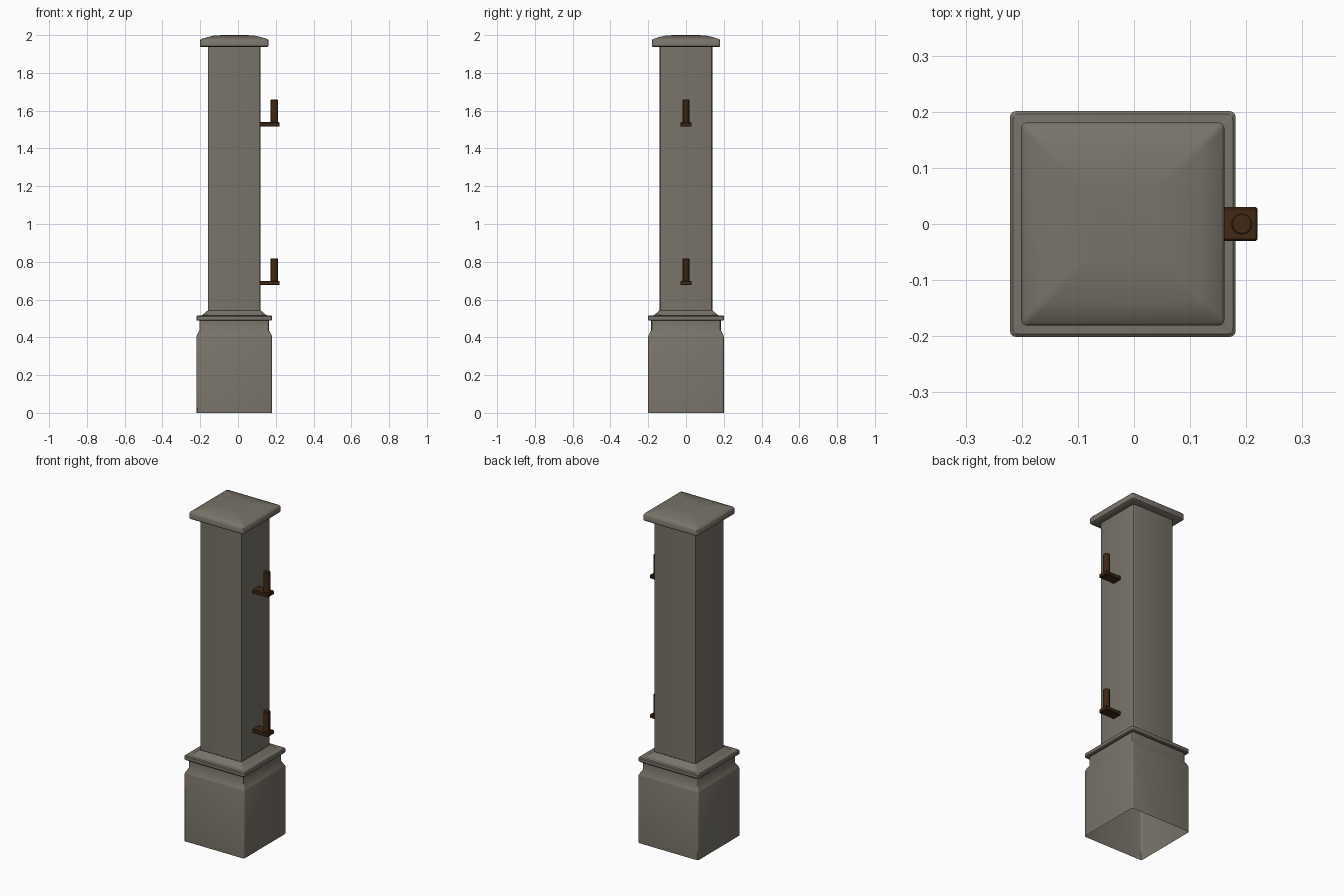
import bpy, bmesh, math
from mathutils import Vector

if "Cube" in bpy.data.objects:
    bpy.data.objects.remove(bpy.data.objects["Cube"])

CX = -0.02  # pillar axis, hinges stick out to +x


def material(name, col):
    m = bpy.data.materials.new(name)
    m.diffuse_color = (*col, 1)
    m.use_nodes = True
    m.node_tree.nodes["Principled BSDF"].inputs["Base Color"].default_value = m.diffuse_color
    return m


STONE = material("grey stone", (0.19, 0.172, 0.142))
IRON = material("dark brown iron", (0.05, 0.021, 0.007))


def finish(bm, name, mat, angle=30):
    me = bpy.data.meshes.new(name)
    bm.to_mesh(me)
    bm.free()
    ob = bpy.data.objects.new(name, me)
    bpy.context.collection.objects.link(ob)
    me.materials.append(mat)
    bpy.ops.object.select_all(action='DESELECT')
    ob.select_set(True)
    bpy.context.view_layer.objects.active = ob
    bpy.ops.object.shade_smooth_by_angle(angle=math.radians(angle))
    return ob


def square_ring(bm, h, z, r=0.010, seg=3):
    # rounded square, counter-clockwise
    ring = []
    for k in range(4):
        a0 = k * math.pi / 2
        sx = 1 if k in (0, 3) else -1
        sy = 1 if k in (0, 1) else -1
        for i in range(seg + 1):
            a = a0 + i / seg * math.pi / 2
            ring.append(bm.verts.new((CX + sx * (h - r) + r * math.cos(a),
                                      sy * (h - r) + r * math.sin(a), z)))
    return ring


def square_loft(name, profile, cap_top=False, angle=30):
    bm = bmesh.new()
    rings = [square_ring(bm, h, z) for h, z in profile]
    n = len(rings[0])
    for a, b in zip(rings, rings[1:]):
        for i in range(n):
            j = (i + 1) % n
            bm.faces.new((a[i], a[j], b[j], b[i]))
    if cap_top:
        bm.faces.new(rings[-1])
    return finish(bm, name, STONE, angle)


# plinth with chamfer, neck, collar and sloping shoulder (open underneath)
square_loft("plinth", [
    (0.200, 0.0), (0.200, 0.405), (0.197, 0.414), (0.184, 0.437),
    (0.184, 0.488), (0.196, 0.488), (0.201, 0.493), (0.201, 0.511),
    (0.196, 0.516), (0.170, 0.517), (0.140, 0.543)])

# shaft
square_loft("shaft", [(0.139, 0.543), (0.139, 1.94)])

# cap with softly domed top
square_loft("cap", [
    (0.138, 1.938), (0.177, 1.938), (0.181, 1.942), (0.181, 1.972),
    (0.176, 1.979), (0.140, 1.990), (0.105, 1.998), (0.060, 2.0)],
    cap_top=True, angle=40)


# hinge brackets: plate with an upright pin
def hinge(label, z):
    bm = bmesh.new()
    bmesh.ops.create_cube(bm, size=1)
    lo, hi = Vector((0.112, -0.03, z)), Vector((0.22, 0.03, z + 0.023))
    for v in bm.verts:
        v.co = (lo + hi) / 2 + Vector(a * b for a, b in zip(v.co, hi - lo))
    bmesh.ops.bevel(bm, geom=bm.edges[:], offset=0.003, segments=1, affect='EDGES')
    finish(bm, label + "_hinge_plate", IRON)

    bm = bmesh.new()
    base, top = z + 0.015, z + 0.142
    bmesh.ops.create_cone(bm, cap_ends=True, segments=12, radius1=0.019,
                          radius2=0.019, depth=top - base)
    bmesh.ops.translate(bm, verts=bm.verts[:], vec=(0.192, 0, (base + top) / 2))
    rim = [e for e in bm.edges if all(v.co.z > top - 0.001 for v in e.verts)]
    bmesh.ops.bevel(bm, geom=rim, offset=0.002, segments=1, affect='EDGES')
    finish(bm, label + "_hinge_pin", IRON)


for label, z in (("lower", 0.676), ("upper", 1.516)):
    hinge(label, z)
